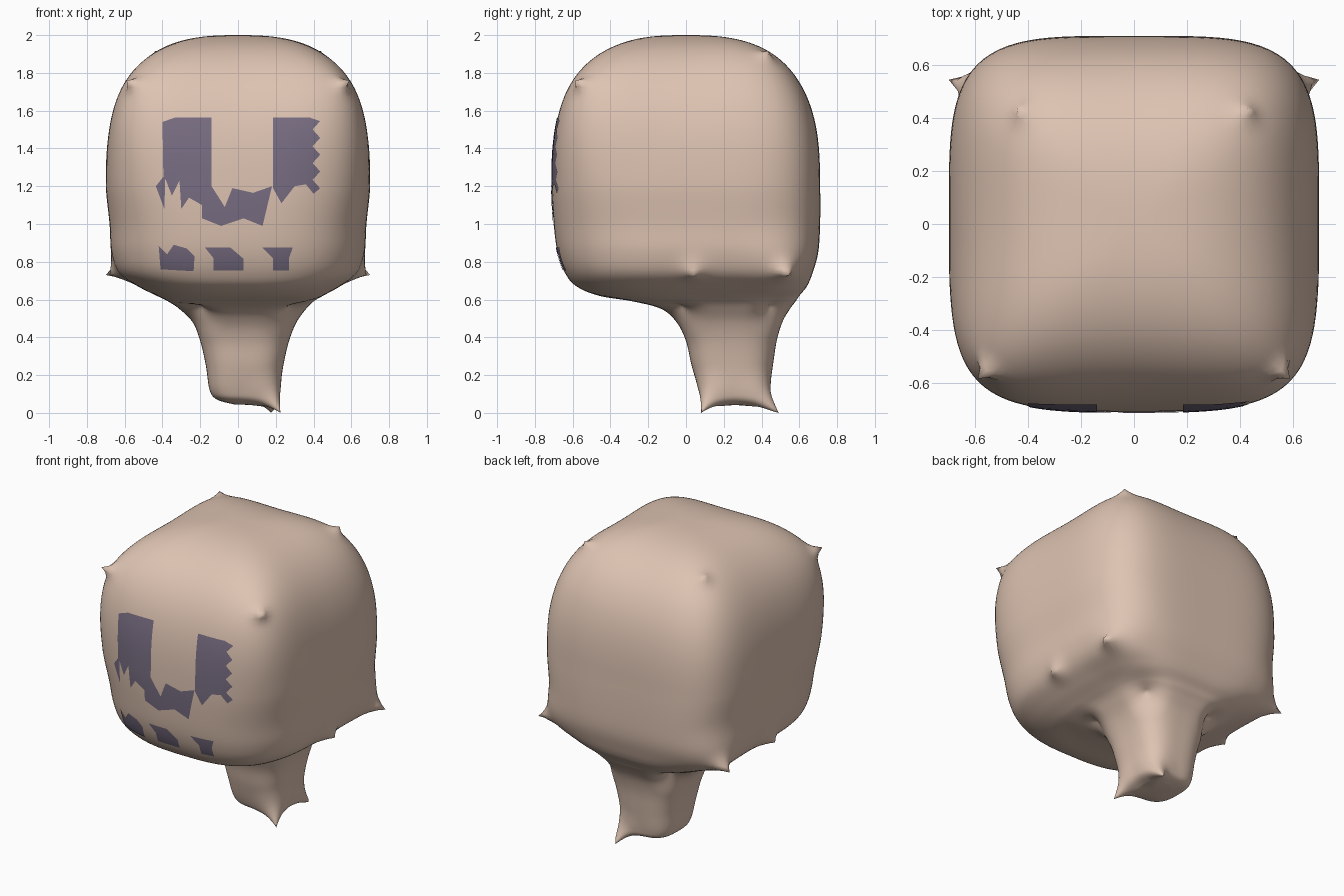
import bpy, bmesh, math
from mathutils import Vector
from mathutils.bvhtree import BVHTree

default_cube = bpy.data.objects.get("Cube")
if default_cube:
    bpy.data.objects.remove(default_cube, do_unlink=True)

SEGMENTS = 160


def make_material(name, colour):
    material = bpy.data.materials.new(name)
    material.use_nodes = True
    material.diffuse_color = (*colour, 1)
    shader = next(n for n in material.node_tree.nodes if n.type == 'BSDF_PRINCIPLED')
    shader.inputs["Base Color"].default_value = (*colour, 1)
    return material


def add_object(name, bm, material):
    mesh = bpy.data.meshes.new(name)
    bm.to_mesh(mesh)
    obj = bpy.data.objects.new(name, mesh)
    bpy.context.collection.objects.link(obj)
    mesh.materials.append(material)
    for polygon in mesh.polygons:
        polygon.use_smooth = True
    return obj


def catmull_rom(a, b, c, d, t):
    return [0.5 * (2 * q + (r - p) * t + (2 * p - 5 * q + 4 * r - s) * t ** 2
                   + (3 * q - p - 3 * r + s) * t ** 3)
            for p, q, r, s in zip(a, b, c, d)]


def ramp(value, low, high):
    t = min(max((value - low) / (high - low), 0), 1)
    return t * t * (3 - 2 * t)


def add_ring(bm, section):
    """Rounded square ring from height, left, right, front and back limits."""
    z, x0, x1, y0, y1 = section
    back_power = 3 + 1.2 * ramp(z, 0.45, 0.85)
    front_power = 3 + 1.2 * ramp(z, 0.8, 1.6)
    ring = []
    for i in range(SEGMENTS):
        angle = math.tau * i / SEGMENTS
        c, s = math.cos(angle), math.sin(angle)
        power = front_power if s < 0 else back_power
        radius = (abs(c) ** power + abs(s) ** power) ** (-1 / power)
        ring.append(bm.verts.new(((x0 + x1) / 2 + (x1 - x0) / 2 * radius * c,
                                  (y0 + y1) / 2 + (y1 - y0) / 2 * radius * s, z)))
    return ring


def pull_spike(bm, tip, reach, sharpness=3):
    """Draw the skin around the nearest point out into a pointed pinch."""
    tip = Vector(tip)
    base = min(bm.verts, key=lambda v: (v.co - tip).length).co.copy()
    for v in bm.verts:
        distance = (v.co - base).length
        if distance < reach:
            v.co += (tip - base) * (1 - distance / reach) ** sharpness


skin = make_material("warm beige skin", (0.73, 0.55, 0.445))
purple = make_material("dusky purple", (0.19, 0.155, 0.225))

# Neck and jaw sections in hundredths: height, left, right, front, back
lower = [(4.5, -2, 15, 17, 36), (7, -11, 20, 10, 42), (12, -15, 22, 7, 44),
         (25, -17, 24, 3, 46), (38, -20, 27, 0, 48), (48, -24, 31, -5, 51),
         (55, -31, 36, -13, 55), (59, -37, 40, -28, 58), (62, -43, 45, -46, 60),
         (67, -53, 54, -58, 64), (74, -63, 63, -64, 67), (85, -67, 67, -68, 70),
         (100, -68, 68, -70, 71), (120, -70, 70, -71, 71)]
lower = [[n / 100 for n in row] for row in lower]

# Smooth the jaw sections, then close the skull with a dome
sections = []
padded = [lower[0]] + lower + [[1.4, -0.70, 0.70, -0.70, 0.70]]
for k in range(len(lower) - 1):
    sections += [catmull_rom(*padded[k:k + 4], step / 6) for step in range(6)]
for k in range(46):
    angle = math.pi / 2 * k / 46
    h = math.cos(angle) ** (2 / 2.7)
    z = 1.2 + 0.8 * math.sin(angle) ** (2 / 2.7)
    sections.append((z, -0.7 * h, 0.7 * h, -0.71 * h, 0.71 * h))

bm = bmesh.new()
rings = [add_ring(bm, section) for section in sections]
for low, high in zip(rings, rings[1:]):
    for i in range(SEGMENTS):
        j = (i + 1) % SEGMENTS
        bm.faces.new((low[i], low[j], high[j], high[i]))
for ring, centre in ((rings[0], (0.07, 0.26, 0.042)), (rings[-1], (0, 0, 2))):
    hub = bm.verts.new(centre)
    for i in range(SEGMENTS):
        bm.faces.new((ring[i], ring[(i + 1) % SEGMENTS], hub))

# Pinched corners of the head
for side in (-1, 1):
    pull_spike(bm, (side * 0.55, -0.55, 1.74), 0.55, 2)
    pull_spike(bm, (side * 0.59, -0.585, 1.76), 0.1)
    pull_spike(bm, (side * 0.42, 0.42, 1.89), 0.45, 2)
    pull_spike(bm, (side * 0.44, 0.435, 1.915), 0.12)
    pull_spike(bm, (side * 0.63, 0.53, 0.745), 0.3, 2)
    pull_spike(bm, (side * 0.70, 0.545, 0.73), 0.14)
    pull_spike(bm, (side * 0.68, 0.04, 0.73), 0.16)
# Tucks where the neck meets the jaw
for x in (-0.19, 0.27):
    for y in (-0.02, 0.44):
        pull_spike(bm, (x, y, 0.57), 0.17, 2)
# Pinched corners at the foot of the neck
pull_spike(bm, (0.20, 0.10, 0.05), 0.18, 2)
pull_spike(bm, (0.225, 0.08, 0), 0.12)
pull_spike(bm, (0.19, 0.43, 0.05), 0.18, 2)
pull_spike(bm, (0.175, 0.49, 0), 0.12)

bmesh.ops.recalc_face_normals(bm, faces=bm.faces)
surface = BVHTree.FromBMesh(bm)
add_object("head_and_neck", bm, skin)
bm.free()


def add_patch(name, outline):
    """Thin painted shape laid over the front of the head."""
    bm = bmesh.new()
    bm.faces.new([bm.verts.new((x / 100, -1, z / 100)) for x, z in outline])
    bm.normal_update()
    bmesh.ops.triangulate(bm, faces=bm.faces)
    bmesh.ops.subdivide_edges(bm, edges=bm.edges, cuts=7, use_grid_fill=True)
    for v in bm.verts:
        hit = surface.ray_cast(v.co, Vector((0, 1, 0)))[0]
        if hit:
            v.co.y = hit.y - 0.004
    bm.normal_update()
    if sum(f.normal.y * f.calc_area() for f in bm.faces) > 0:
        bmesh.ops.reverse_faces(bm, faces=bm.faces)
    add_object(name, bm, purple)
    bm.free()


# Eye running down into the ragged mouth
add_patch("right_eye_and_mouth", [
    (-40, 154), (-33, 156.5), (-14, 156.5), (-14, 120), (-7, 109), (-3, 119),
    (8, 116.5), (18, 120), (13, 99), (3, 103), (-9, 99), (-19, 103), (-19, 110),
    (-26, 114), (-30, 108), (-31, 123), (-35, 115), (-38.5, 124), (-39, 108),
    (-43.5, 120), (-39.5, 125)])

# Eye with a saw-toothed outer edge
saw = [(39.5 if i % 2 else 43.5, 154.5 - 4.45 * i) for i in range(9)]
add_patch("left_eye", [(18.5, 156.5), (37.5, 156.5)] + saw
          + [(40, 116), (36, 121), (30, 120), (23, 111), (18.5, 119)])

# Row of teeth marks
add_patch("right_tooth", [(-42, 88.5), (-37.5, 84), (-34, 89), (-27, 87),
                          (-23, 83), (-23.5, 75), (-41, 76)])
add_patch("middle_tooth", [(-17.5, 87.5), (-4, 87.5), (3, 81.5), (3, 75.5),
                           (-13, 75.5), (-13, 82)])
add_patch("left_tooth", [(13, 87.5), (29, 87.5), (27, 82), (27, 75.5),
                         (18.5, 75.5), (18.5, 82)])
